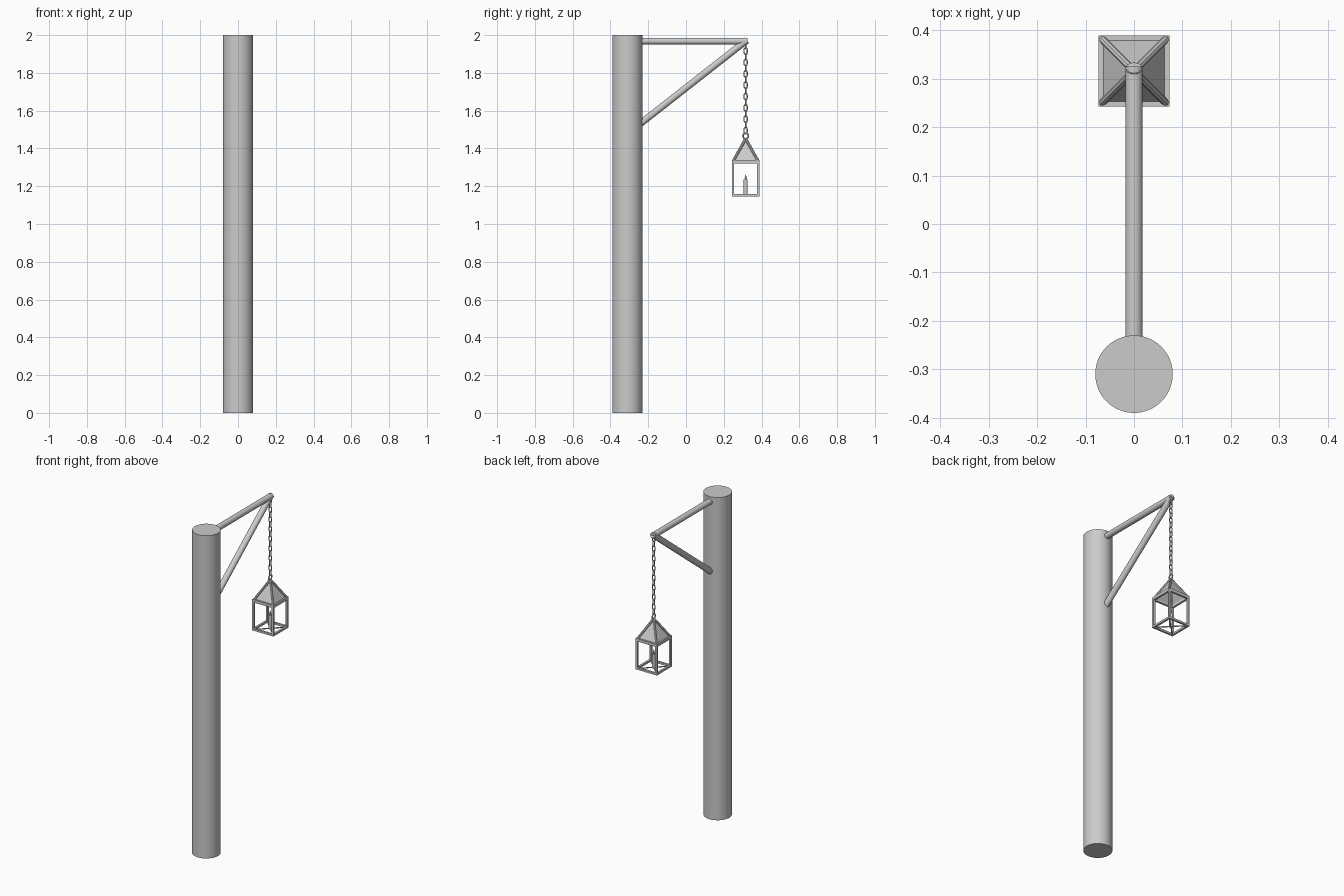
import bpy, bmesh
from math import pi, radians
from mathutils import Vector, Matrix

if "Cube" in bpy.data.objects:
    bpy.data.objects.remove(bpy.data.objects["Cube"])

LY = 0.316            # y of the hanging lantern
H = 0.067             # lantern half width, to the bar centres


def smooth(o):
    bpy.ops.object.select_all(action='DESELECT')
    o.select_set(True)
    bpy.context.view_layer.objects.active = o
    bpy.ops.object.shade_smooth_by_angle(angle=radians(35))
    return o


def rod(name, a, b, r, sides=32, r2=None):
    a, b = Vector(a), Vector(b)
    d = b - a
    bpy.ops.mesh.primitive_cone_add(vertices=sides, radius1=r, radius2=r if r2 is None else r2,
                                    depth=d.length, location=(a + b) / 2,
                                    rotation=d.to_track_quat('Z', 'Y').to_euler())
    o = bpy.context.object
    o.name = name
    return smooth(o)


def bar(name, a, b, w, h=None):
    """Rectangular bar from a to b."""
    a, b = Vector(a), Vector(b)
    d = b - a
    bpy.ops.mesh.primitive_cube_add(size=1, location=(a + b) / 2,
                                    rotation=d.to_track_quat('Z', 'Y').to_euler())
    o = bpy.context.object
    o.name = name
    o.scale = (w, h or w, d.length)
    return o


def link(name, z, turn, r, wire, stretch):
    bpy.ops.mesh.primitive_torus_add(major_radius=r, minor_radius=wire, major_segments=16,
                                     minor_segments=8)
    o = bpy.context.object
    o.name = name
    # stand the ring up, pull its halves apart into a chain link, then turn it
    o.data.transform(Matrix.Rotation(pi / 2, 4, 'X'))
    for v in o.data.vertices:
        if abs(v.co.z) > 1e-5:
            v.co.z += stretch if v.co.z > 0 else -stretch
    o.data.transform(Matrix.Rotation(turn, 4, 'Z'))
    o.location = (0, LY, z)
    return smooth(o)


# post, arm and brace
rod("post", (0, -0.31, 0), (0, -0.31, 2), 0.08, 64)
rod("arm", (0, -0.27, 1.968), (0, 0.325, 1.968), 0.018)
rod("brace", (0, -0.26, 1.517), (0, 0.322, 1.973), 0.018)

# chain
N = 16
for i in range(N):
    link("chain_link", 1.945 - i * (1.945 - 1.495) / (N - 1), (i % 2) * pi / 2, 0.0085, 0.003, 0.0085)
link("top_ring", 1.466, pi / 2, 0.0145, 0.004, 0)

# lantern frame: corner posts, bottom and top rails, roof ribs
corners = [(-H, LY - H), (H, LY - H), (H, LY + H), (-H, LY + H)]
for i, (x, y) in enumerate(corners):
    u, v = corners[(i + 1) % 4]
    e = Vector((u - x, v - y, 0)).normalized() * 0.006
    bar("corner_post", (x, y, 1.15), (x, y, 1.33), 0.012)
    bar("bottom_rail", Vector((x, y, 1.152)) - e, Vector((u, v, 1.152)) + e, 0.012)
    bar("top_rail", Vector((x, y, 1.33)) - e, Vector((u, v, 1.33)) + e, 0.012, 0.018)
    rod("roof_rib", (x, y, 1.332), (0, LY, 1.452), 0.0075, 8)

# roof panels and underside
bm = bmesh.new()
ring = [bm.verts.new((x, y, 1.332)) for x, y in corners]
tip = bm.verts.new((0, LY, 1.45))
for i in range(4):
    bm.faces.new((ring[i], ring[(i + 1) % 4], tip))
me = bpy.data.meshes.new("roof_panels")
bm.to_mesh(me)
roof = bpy.data.objects.new("roof_panels", me)
bpy.context.collection.objects.link(roof)
sol = roof.modifiers.new("thickness", 'SOLIDIFY')
sol.thickness = 0.004

# thin cross that carries the candle
bar("candle_cross", (-H, LY - H, 1.15), (H, LY + H, 1.15), 0.005)
bar("candle_cross", (-H, LY + H, 1.15), (H, LY - H, 1.15), 0.005)

# candle with flame
rod("candle", (0, LY, 1.148), (0, LY, 1.235), 0.0105, 24)
rod("flame_base", (0, LY, 1.234), (0, LY, 1.243), 0.003, 12, 0.006)
rod("flame_tip", (0, LY, 1.243), (0, LY, 1.262), 0.006, 12, 0.0005)
